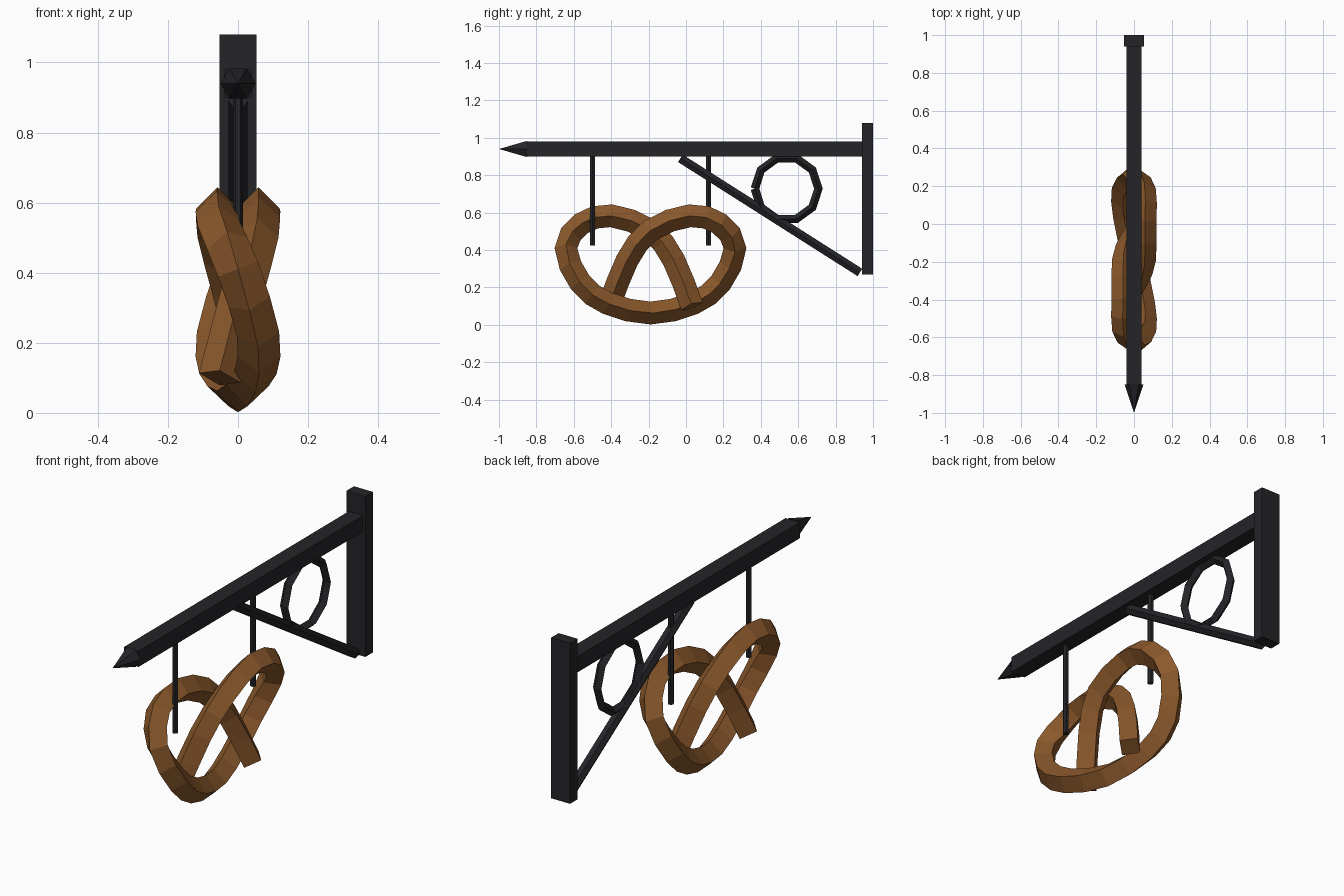
import bpy, bmesh, math
from mathutils import Vector

if "Cube" in bpy.data.objects:
    bpy.data.objects.remove(bpy.data.objects["Cube"])


def material(name, rgb):
    m = bpy.data.materials.new(name)
    m.diffuse_color = (*rgb, 1)
    m.use_nodes = True
    m.node_tree.nodes["Principled BSDF"].inputs["Base Color"].default_value = m.diffuse_color
    return m


IRON = material("dark_iron", (0.018, 0.018, 0.022))
CRUST = material("baked_crust", (0.26, 0.1, 0.025))


def sweep(name, pts, r, sides, mat):
    """Flat-faced tube along a path, one corner always facing +x."""
    pts = [Vector(p) for p in pts]
    bm = bmesh.new()
    rings = []
    for i, p in enumerate(pts):
        t = (pts[min(i + 1, len(pts) - 1)] - pts[max(i - 1, 0)]).normalized()
        u = Vector((1, 0, 0))
        u = (u - t * u.dot(t)).normalized()
        v = t.cross(u)
        rings.append([bm.verts.new(p + r * (u * math.cos(a) + v * math.sin(a)))
                      for a in (2 * math.pi * k / sides for k in range(sides))])
    for a, b in zip(rings, rings[1:]):
        for k in range(sides):
            n = (k + 1) % sides
            bm.faces.new((a[k], a[n], b[n], b[k]))
    bm.faces.new(rings[0])
    bm.faces.new(rings[-1])
    bmesh.ops.recalc_face_normals(bm, faces=bm.faces)
    me = bpy.data.meshes.new(name)
    bm.to_mesh(me)
    bm.free()
    me.materials.append(mat)
    ob = bpy.data.objects.new(name, me)
    bpy.context.collection.objects.link(ob)
    return ob


def box(name, lo, hi, mat):
    lo, hi = Vector(lo), Vector(hi)
    bpy.ops.mesh.primitive_cube_add(size=1, location=(lo + hi) / 2)
    ob = bpy.context.object
    ob.name = name
    ob.scale = hi - lo
    ob.data.materials.append(mat)


def smooth_path(p, steps):
    """Catmull-Rom samples through the given points."""
    p = [2 * p[0] - p[1]] + p + [2 * p[-1] - p[-2]]
    out = []
    for a, b, c, d in zip(p, p[1:], p[2:], p[3:]):
        for s in range(steps):
            t = s / steps
            out.append(0.5 * (2 * b + (c - a) * t + (2 * a - 5 * b + 4 * c - d) * t * t
                              + (3 * b - a - 3 * c + d) * t ** 3))
    return out + [p[-2]]


# Wall plate and beam
box("wall_plate", (-0.053, 0.94, 0.27), (0.053, 1.0, 1.08), IRON)
box("beam", (-0.04, -0.85, 0.90), (0.04, 0.95, 0.98), IRON)

# Pointed beam tip
bpy.ops.mesh.primitive_cone_add(vertices=6, radius1=0.05, radius2=0, depth=0.15,
                                location=(0, -0.925, 0.94),
                                rotation=(math.pi / 2, math.pi / 6, 0))
bpy.context.object.name = "beam_tip"
bpy.context.object.data.materials.append(IRON)

# Diagonal brace
sweep("brace", [(0, -0.03, 0.89), (0, 0.93, 0.28)], 0.027, 6, IRON)

# Ring ornament, left open at a seam
sweep("ring_ornament",
      [(0, 0.538 + 0.17 * math.cos(a), 0.728 + 0.17 * math.sin(a))
       for a in (math.pi + i * math.pi / 5 for i in range(11))], 0.023, 4, IRON)

# Hanger rods
for i, y in enumerate((-0.5, 0.12)):
    sweep(f"hanger_rod_{i + 1}", [(0, y, 0.425), (0, y, 0.92)], 0.0145, 6, IRON)

# Pretzel: one half of the strand, then its half-turn copy about the middle
half = [(0, 0, 0.063), (-0.05, 0.23, 0.115), (-0.057, 0.375, 0.225), (0.0, 0.452, 0.41),
        (0.055, 0.37, 0.54), (0.058, 0.21, 0.583), (0.055, 0, 0.505),
        (0.012, -0.125, 0.345), (-0.052, -0.222, 0.1)]
half = [Vector(p) for p in half]
full = [Vector((-p.x, -p.y, p.z)) for p in reversed(half[1:])] + half
sweep("pretzel", [p + Vector((0, -0.19, 0)) for p in smooth_path(full, 2)], 0.061, 4, CRUST)
